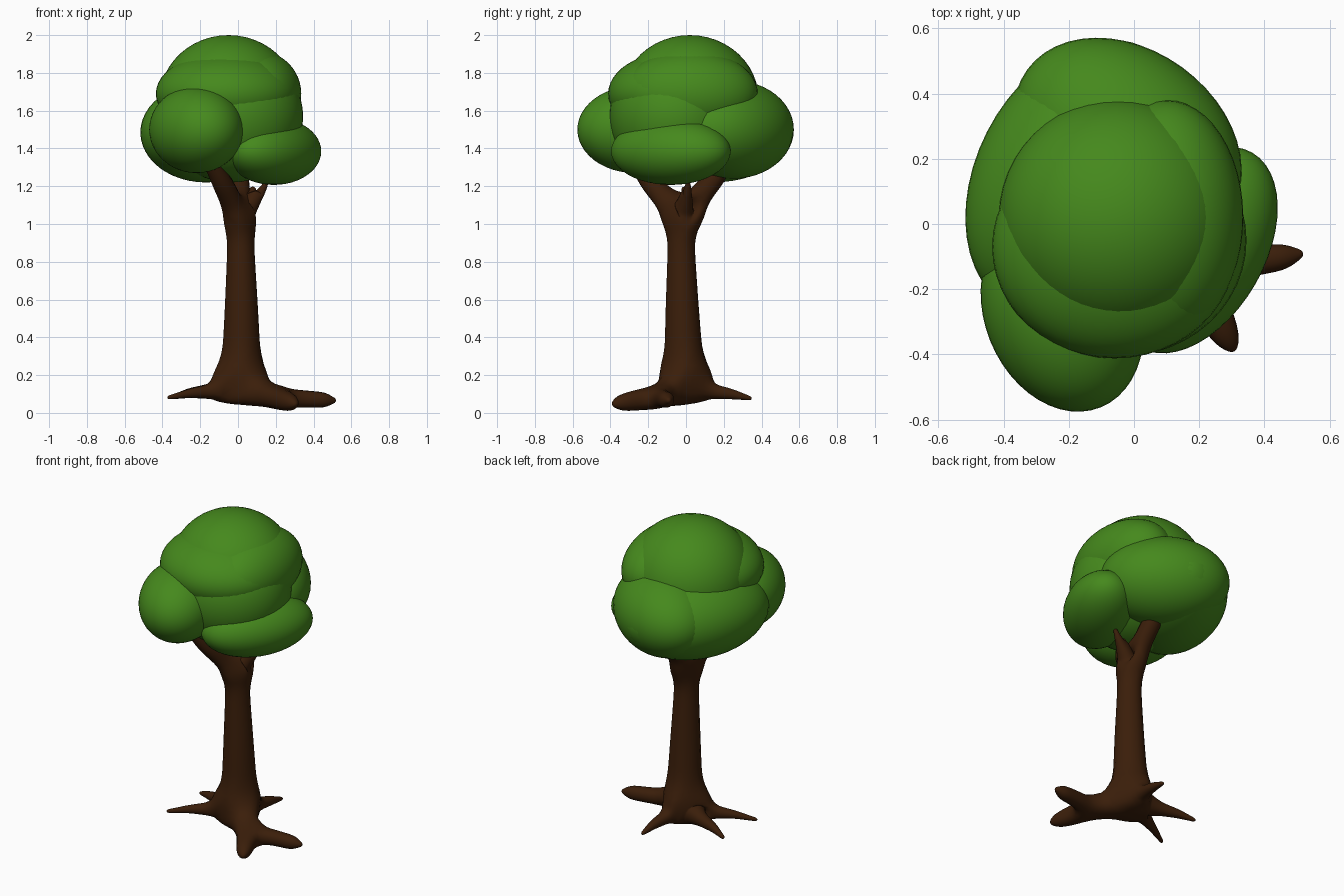
import bpy
from math import radians

if "Cube" in bpy.data.objects:
    bpy.data.objects.remove(bpy.data.objects["Cube"])


def material(name, colour):
    mat = bpy.data.materials.new(name)
    mat.use_nodes = True
    mat.diffuse_color = colour
    mat.node_tree.nodes["Principled BSDF"].inputs["Base Color"].default_value = colour
    return mat


leaf_green = material("leaf green", (0.06, 0.25, 0.012, 1))
bark_brown = material("bark brown", (0.043, 0.013, 0.003, 1))


def foliage(name, centre, radii, turn=0):
    """Smooth ellipsoid clump, turned about z by degrees."""
    bpy.ops.mesh.primitive_uv_sphere_add(segments=48, ring_count=24, location=centre,
                                         rotation=(0, 0, radians(turn)))
    clump = bpy.context.object
    clump.name = name
    clump.scale = radii
    clump.data.materials.append(leaf_green)
    bpy.ops.object.shade_smooth()


# Crown: overlapping clumps
foliage("crown_top", (-0.05, 0.02, 1.66), (0.365, 0.365, 0.34))
foliage("crown_upper_front", (-0.06, -0.07, 1.69), (0.375, 0.342, 0.22))
foliage("crown_upper_left", (0.1, 0.02, 1.69), (0.235, 0.36, 0.23))
foliage("crown_middle", (-0.035, -0.05, 1.57), (0.38, 0.355, 0.35))
foliage("crown_front", (-0.22, -0.27, 1.5), (0.315, 0.238, 0.23), -68)
foliage("crown_left", (0.19, -0.08, 1.385), (0.345, 0.21, 0.178), 60)
foliage("crown_back", (-0.02, 0.25, 1.5), (0.38, 0.285, 0.26), -36)
foliage("crown_right", (-0.17, 0.14, 1.485), (0.45, 0.315, 0.265), 63)

# Trunk, branches and roots: one skinned skeleton of (x, y, z, radius) joints
joints, edges = [], []


def limb(start, *points):
    """Chain joints onto joint index start and return the last index."""
    for point in points:
        joints.append(point)
        if start is not None:
            edges.append((start, len(joints) - 1))
        start = len(joints) - 1
    return start


base = limb(None, (0.015, -0.01, 0.14, 0.12))
fork = limb(base, (0.018, -0.012, 0.28, 0.11), (0.018, -0.02, 0.55, 0.095),
            (0.015, -0.025, 0.85, 0.078), (0.012, -0.025, 1.04, 0.076))
limb(fork, (-0.09, -0.2, 1.23, 0.055), (-0.18, -0.3, 1.42, 0.045))
limb(fork, (0.01, 0.07, 1.14, 0.062), (0.0, 0.17, 1.27, 0.06), (-0.02, 0.23, 1.42, 0.045))
twig = limb(fork, (0.085, 0.0, 1.12, 0.04))
limb(twig, (0.135, 0.01, 1.19, 0.02), (0.155, 0.01, 1.23, 0.01))
limb(twig, (0.075, -0.01, 1.2, 0.014))
limb(base, (-0.13, -0.07, 0.115, 0.045), (-0.25, -0.13, 0.105, 0.026), (-0.375, -0.19, 0.08, 0.01))
limb(base, (-0.14, 0.05, 0.115, 0.045), (-0.26, 0.09, 0.105, 0.028), (-0.36, 0.13, 0.08, 0.01))
limb(base, (0.04, 0.13, 0.115, 0.045), (0.06, 0.24, 0.1, 0.03), (0.07, 0.35, 0.075, 0.01))
split = limb(base, (0.12, -0.1, 0.1, 0.07), (0.18, -0.15, 0.085, 0.06))
limb(split, (0.33, -0.12, 0.075, 0.05), (0.46, -0.1, 0.068, 0.045), (0.52, -0.09, 0.065, 0.01))
limb(split, (0.23, -0.24, 0.068, 0.06), (0.28, -0.34, 0.055, 0.055), (0.31, -0.395, 0.045, 0.012))

mesh = bpy.data.meshes.new("trunk_and_roots")
mesh.from_pydata([j[:3] for j in joints], edges, [])
trunk = bpy.data.objects.new("trunk_and_roots", mesh)
bpy.context.collection.objects.link(trunk)
mesh.materials.append(bark_brown)
skin = trunk.modifiers.new("skin", 'SKIN')
skin.use_smooth_shade = True
for vert, joint in zip(mesh.skin_vertices[0].data, joints):
    vert.radius = joint[3], joint[3]
mesh.skin_vertices[0].data[base].use_root = True
smooth = trunk.modifiers.new("smooth", 'SUBSURF')
smooth.levels = smooth.render_levels = 2
